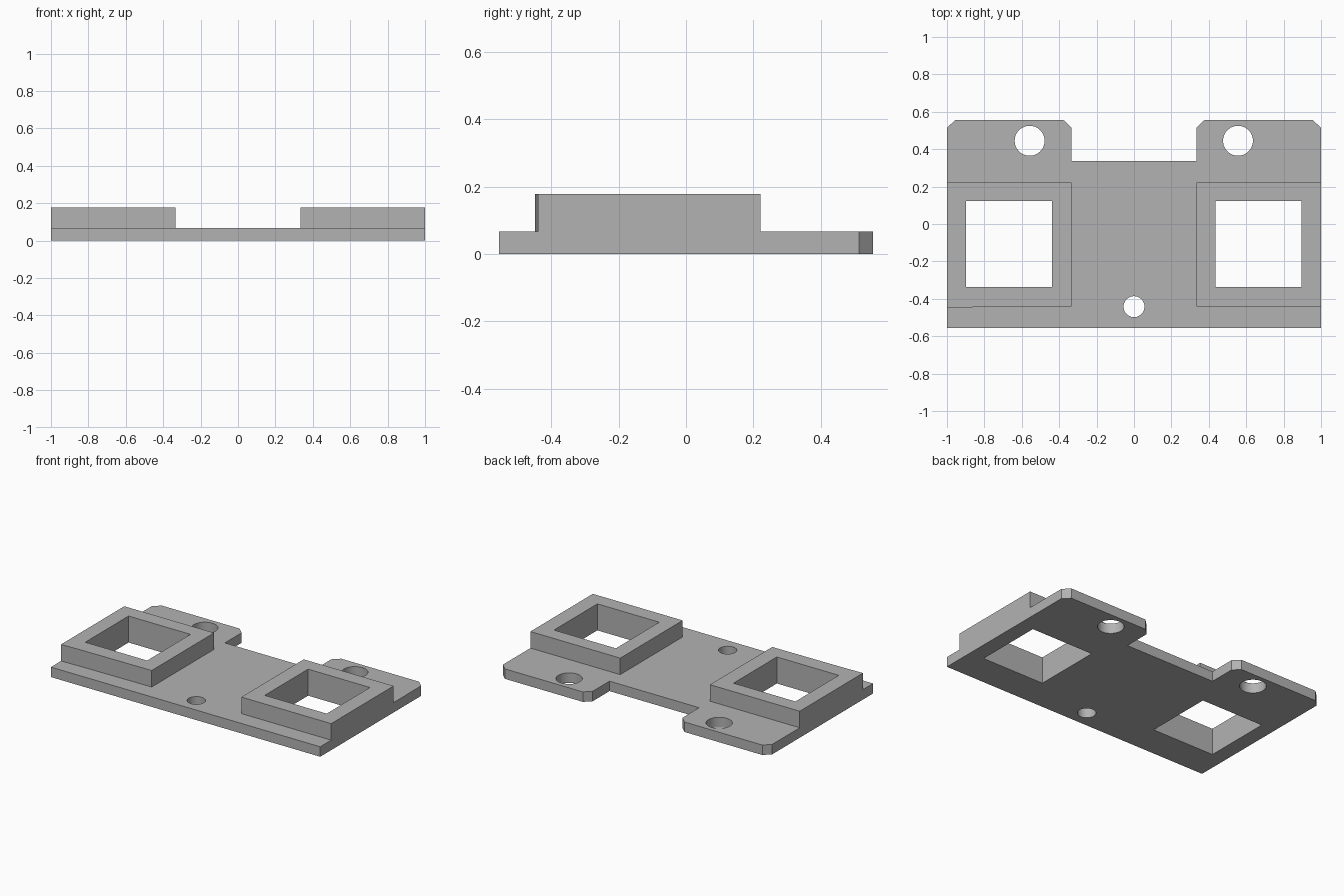
import bpy
import bmesh
import math

default = bpy.data.objects.get("Cube")
if default:
    bpy.data.objects.remove(default, do_unlink=True)

PLATE_TOP, FRAME_TOP = 0.067, 0.178

grey = bpy.data.materials.new("plain_grey")
grey.use_nodes = True
colour = (0.45, 0.45, 0.45, 1)
grey.diffuse_color = colour
grey.node_tree.nodes["Principled BSDF"].inputs["Base Color"].default_value = colour


def prism(name, outline, bottom, top):
    """Extrude a counter-clockwise xy outline from bottom to top."""
    bm = bmesh.new()
    base = bm.faces.new([bm.verts.new((x, y, bottom)) for x, y in outline])
    side = bmesh.ops.extrude_face_region(bm, geom=[base])["geom"]
    moved = [v for v in side if isinstance(v, bmesh.types.BMVert)]
    bmesh.ops.translate(bm, verts=moved, vec=(0, 0, top - bottom))
    bmesh.ops.recalc_face_normals(bm, faces=bm.faces)
    mesh = bpy.data.meshes.new(name)
    bm.to_mesh(mesh)
    bm.free()
    mesh.materials.append(grey)
    obj = bpy.data.objects.new(name, mesh)
    bpy.context.collection.objects.link(obj)
    return obj


def rectangle(x0, x1, y0, y1):
    return [(x0, y0), (x1, y0), (x1, y1), (x0, y1)]


def circle(cx, cy, r, n=48):
    angles = [math.tau * i / n for i in range(n)]
    return [(cx + r * math.cos(a), cy + r * math.sin(a)) for a in angles]


def combine(target, helper, operation):
    """Apply a boolean to the target and remove the helper."""
    helper.hide_render = True
    mod = target.modifiers.new(operation.lower(), 'BOOLEAN')
    mod.operation, mod.solver, mod.object = operation, 'EXACT', helper
    bpy.context.view_layer.objects.active = target
    bpy.ops.object.modifier_apply(modifier=mod.name)
    bpy.data.objects.remove(helper, do_unlink=True)


# Base plate with two chamfered tabs at the back
half = [(1, -0.556), (1, 0.514), (0.956, 0.556), (0.377, 0.556),
        (0.333, 0.514), (0.333, 0.336)]
outline = half + [(-x, y) for x, y in reversed(half)]
plate = prism("mounting_plate", outline, 0, PLATE_TOP)

# Raised frames, the right one with a slightly stepped front
left_frame = rectangle(0.333, 1, -0.44, 0.222)
right_frame = [(-1, -0.449), (-0.86, -0.445), (-0.39, -0.44),
               (-0.333, -0.44), (-0.333, 0.222), (-1, 0.222)]
combine(plate, prism("left_frame", left_frame, 0, FRAME_TOP), 'UNION')
combine(plate, prism("right_frame", right_frame, 0, FRAME_TOP), 'UNION')

# Square windows and round screw holes, cut right through
openings = {
    "left_window": rectangle(0.435, 0.895, -0.338, 0.122),
    "right_window": rectangle(-0.898, -0.438, -0.338, 0.122),
    "left_hole": circle(0.556, 0.445, 0.08),
    "right_hole": circle(-0.558, 0.445, 0.08),
    "front_hole": circle(0, -0.442, 0.056),
}
for name, shape in openings.items():
    combine(plate, prism(name + "_cutter", shape, -0.1, 0.3), 'DIFFERENCE')

# Smooth hole walls, sharp plate edges
bpy.ops.object.select_all(action='DESELECT')
plate.select_set(True)
bpy.context.view_layer.objects.active = plate
bpy.ops.object.shade_smooth_by_angle(angle=math.radians(30))
